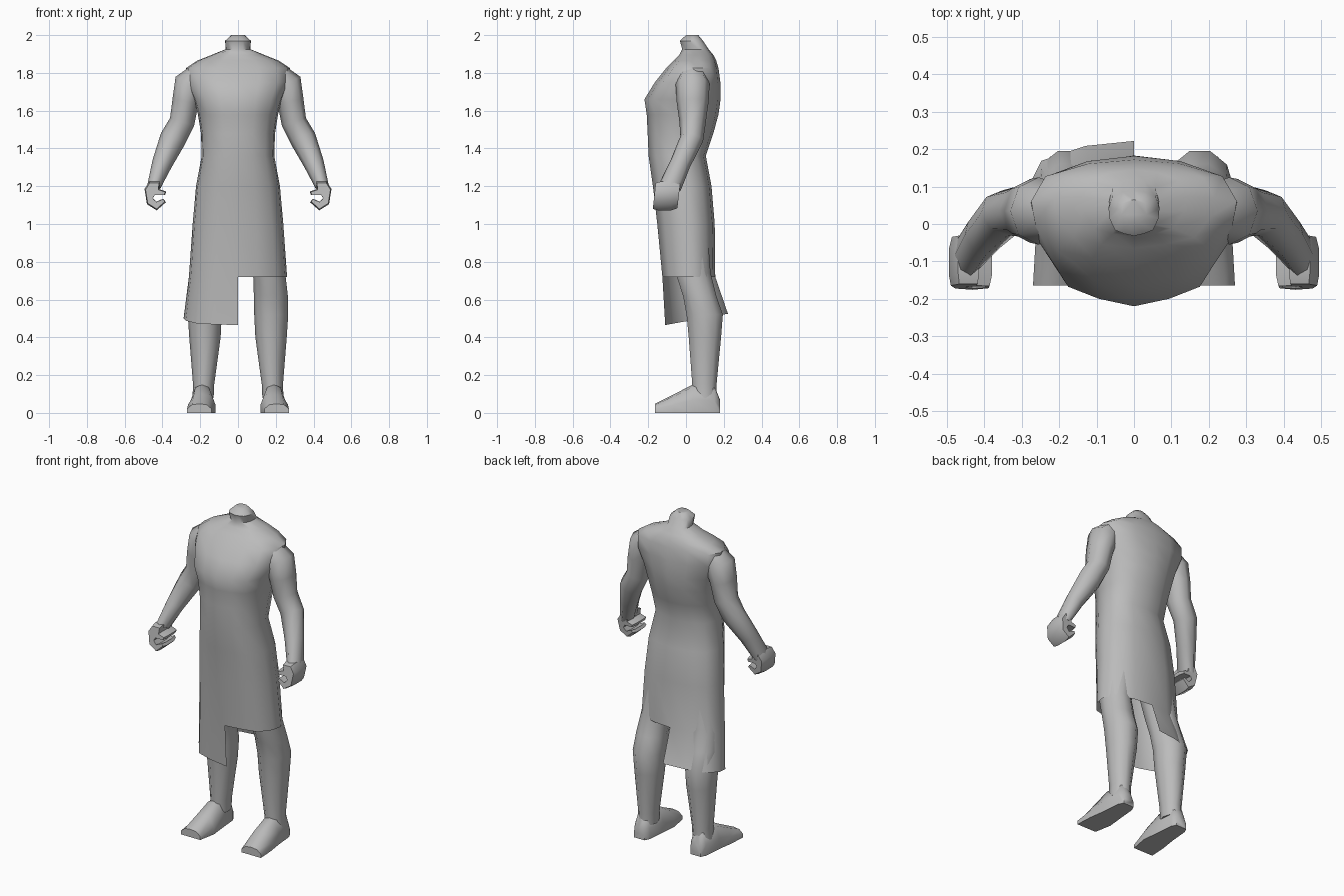
import bpy, bmesh, math
from mathutils import Vector

if "Cube" in bpy.data.objects:
    bpy.data.objects.remove(bpy.data.objects["Cube"])

grey = bpy.data.materials.new("plain_grey")
grey.diffuse_color = (0.5, 0.5, 0.5, 1)
grey.use_nodes = True
grey.node_tree.nodes["Principled BSDF"].inputs["Base Color"].default_value = grey.diffuse_color


def finish(name, bm, angle=50):
    bmesh.ops.recalc_face_normals(bm, faces=bm.faces)
    me = bpy.data.meshes.new(name)
    bm.to_mesh(me)
    bm.free()
    me.materials.append(grey)
    ob = bpy.data.objects.new(name, me)
    bpy.context.collection.objects.link(ob)
    bpy.ops.object.select_all(action='DESELECT')
    ob.select_set(True)
    bpy.context.view_layer.objects.active = ob
    bpy.ops.object.shade_smooth_by_angle(angle=math.radians(angle))
    return ob


def loft(bm, rings, cap_start=True, cap_end=True):
    vs = [[bm.verts.new(p) for p in r] for r in rings]
    n = len(vs[0])
    for a, b in zip(vs, vs[1:]):
        for i in range(n):
            j = (i + 1) % n
            bm.faces.new((a[i], a[j], b[j], b[i]))
    if cap_start:
        bm.faces.new(vs[0])
    if cap_end:
        bm.faces.new(vs[-1])
    return vs


# Torso and skirt: half section (width fraction, front-to-back fraction)
HALF = [(0, 0), (.4, .05), (.75, .13), (.96, .38), (1, .6), (.86, .84), (.45, .96), (0, 1)]
SECTION = HALF + [(-x, t) for x, t in HALF[-2:0:-1]]


def body_ring(z, w, front, back):
    return [(x * w, front + t * (back - front), z) for x, t in SECTION]


TORSO = [(2.0, .035, 0, .065), (1.97, .068, -.032, .09), (1.925, .066, -.02, .12),
         (1.895, .14, -.035, .145), (1.865, .215, -.065, .16), (1.825, .275, -.105, .172),
         (1.75, .275, -.165, .182), (1.66, .235, -.22, .183), (1.58, .212, -.208, .172),
         (1.48, .196, -.203, .145), (1.36, .192, -.198, .105), (1.2, .222, -.175, .135),
         (1.0, .24, -.152, .152), (.72, .26, -.125, .155)]
bm = bmesh.new()
rows = loft(bm, [body_ring(*r) for r in TORSO], cap_end=False)
# longer skirt panel on one side only, open below
hem = body_ring(.465, .288, -.11, .222)
idx = list(range(7, len(SECTION))) + [0]
low = {i: bm.verts.new((hem[i][0], hem[i][1], .465 + .06 * SECTION[i][1])) for i in idx}
for i, j in zip(idx, idx[1:]):
    bm.faces.new((rows[-1][i], rows[-1][j], low[j], low[i]))
finish("torso_and_skirt", bm)

# Legs: z, centre x, half width, front y, back y
LEG = [(.95, .135, .10, -.09, .12), (.74, .165, .085, -.06, .135), (.62, .174, .09, -.02, .165),
       (.52, .176, .09, -.002, .2), (.4, .175, .083, .01, .19), (.15, .182, .056, .03, .165),
       (.08, .185, .056, .03, .165)]
# Feet: y, inner x, outer x, height
FOOT = [(.18, .155, .225, .07), (.15, .14, .24, .145), (.035, .13, .25, .15),
        (-.06, .12, .264, .1), (-.165, .14, .27, .048)]
# Arms: centre, side radius, depth radius
ARM = [((.2, .035, 1.8), .06, .07), ((.255, .035, 1.74), .085, .09), ((.278, .035, 1.65), .07, .085),
       ((.296, .035, 1.54), .067, .07), ((.345, .03, 1.45), .07, .062),
       ((.402, -.03, 1.32), .054, .055), ((.445, -.083, 1.2), .036, .06)]
# Curled hand outline in x, z
HAND = [(.415, 1.225), (.47, 1.225), (.495, 1.185), (.482, 1.105), (.43, 1.072), (.382, 1.115),
        (.392, 1.13), (.432, 1.112), (.452, 1.135), (.44, 1.155), (.385, 1.155), (.38, 1.172),
        (.42, 1.185)]

for side, label in ((1, "right"), (-1, "left")):
    bm = bmesh.new()
    rings = []
    for z, cx, w, f, b in LEG:
        rings.append([(side * (cx + w * math.cos(k * math.pi / 5)),
                       (f + b) / 2 + (b - f) / 2 * math.sin(k * math.pi / 5), z) for k in range(10)])
    loft(bm, rings)
    finish(label + "_leg", bm)

    bm = bmesh.new()
    rings = []
    for y, a, b, h in FOOT:
        m = (b - a) * .2
        pts = [(a, 0), (b, 0), (b, h * .45), (b - m, h * .9), ((a + b) / 2, h), (a + m, h * .9), (a, h * .45)]
        rings.append([(side * x, y, z) for x, z in pts])
    loft(bm, rings)
    finish(label + "_foot", bm)

    bm = bmesh.new()
    rings = []
    for i, (c, w, d) in enumerate(ARM):
        nxt, prv = ARM[min(i + 1, len(ARM) - 1)][0], ARM[max(i - 1, 0)][0]
        tan = (Vector(nxt) - Vector(prv)).normalized()
        u = Vector((0, 1, 0)).cross(tan).normalized()
        v = tan.cross(u)
        ring = []
        for k in range(8):
            t = k * math.pi / 4
            p = Vector(c) + u * w * math.cos(t) + v * d * math.sin(t)
            ring.append((side * p.x, p.y, p.z))
        rings.append(ring)
    loft(bm, rings)
    finish(label + "_arm", bm, 60)

    bm = bmesh.new()
    cx, cz = .44, 1.15
    rings = []
    for y, s in ((-.168, .9), (-.14, 1), (-.07, 1), (-.038, .85)):
        rings.append([(side * (cx + (x - cx) * s), y + (z - cz) * .1, cz + (z - cz) * s) for x, z in HAND])
    loft(bm, rings)
    finish(label + "_hand", bm)
